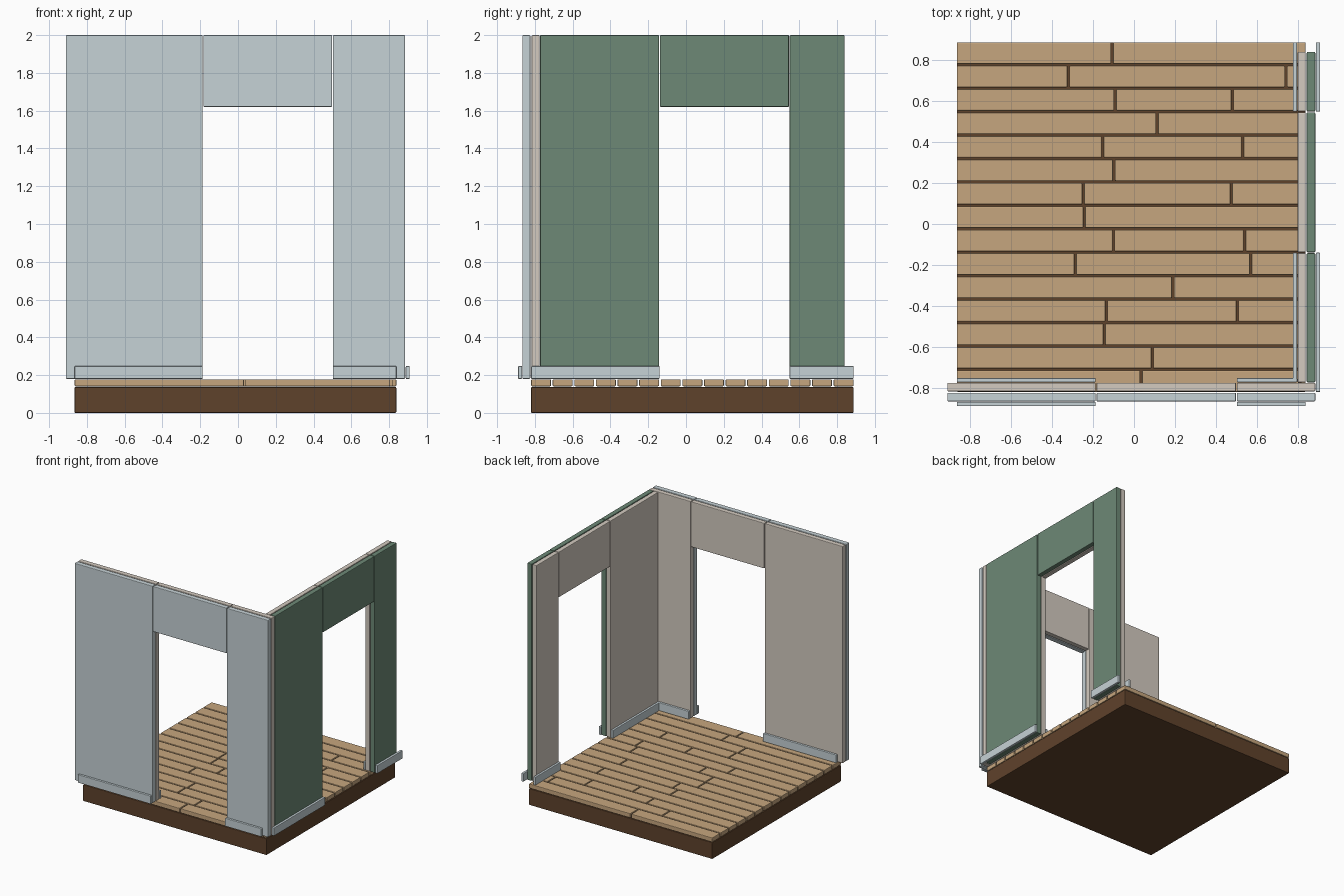
import bpy, bmesh

if "Cube" in bpy.data.objects:
    bpy.data.objects.remove(bpy.data.objects["Cube"])


def material(name, rgb):
    lin = [((c / 255 + 0.055) / 1.055) ** 2.4 for c in rgb]
    m = bpy.data.materials.new(name)
    m.diffuse_color = (*lin, 1)
    m.use_nodes = True
    m.node_tree.nodes["Principled BSDF"].inputs["Base Color"].default_value = m.diffuse_color
    return m


PALE_BLUE = material("pale blue", (198, 210, 214))
GREEN = material("green", (109, 137, 118))
BEIGE = material("warm beige", (212, 203, 192))
WOOD = material("light wood", (198, 166, 126))
DARK = material("dark wood", (95, 66, 43))


def box(name, x, y, z, mat, bevel=0.005):
    """Softly bevelled board between the given x, y and z ranges."""
    bm = bmesh.new()
    bmesh.ops.create_cube(bm, size=1)
    for v in bm.verts:
        v.co = [r[0] if c < 0 else r[1] for c, r in zip(v.co, (x, y, z))]
    bmesh.ops.bevel(bm, geom=bm.edges[:], offset=bevel, segments=2,
                    profile=0.5, affect='EDGES')
    me = bpy.data.meshes.new(name)
    bm.to_mesh(me)
    bm.free()
    me.materials.append(mat)
    ob = bpy.data.objects.new(name, me)
    bpy.context.collection.objects.link(ob)
    return ob


X0, X1, Y0, Y1 = -0.865, 0.838, -0.82, 0.887

# Foundation slab
box("foundation", (X0, X1), (Y0, Y1), (0, 0.137), DARK)

# Floor planks: butt joints per row, front to back
joints = [(0.035, 0.81), (0.09,), (-0.145,), (-0.135, 0.505), (0.19,),
          (-0.287, 0.57), (-0.1, 0.54), (-0.243,), (-0.248, 0.475),
          (-0.098,), (-0.153, 0.53), (0.113,), (-0.092, 0.48),
          (-0.32, 0.742), (-0.107,)]
gap = 0.0045
pitch = (Y1 - Y0 + 2 * gap) / len(joints)
for row, cuts in enumerate(joints):
    y = Y0 + row * pitch
    ends = [X0 - gap, *cuts, X1 + gap]
    for a, b in zip(ends, ends[1:]):
        box("floor_plank", (a + gap, b - gap), (y, y + pitch - 2 * gap),
            (0.141, 0.178), WOOD)

# Walls: two layers each, with a doorway under a header panel
WALL_Z, HEAD_Z, SKIRT_Z = (0.18, 2.0), (1.62, 2.0), (0.18, 0.248)
front_layers = [("outer", (-0.866, -0.824), PALE_BLUE),
                ("inner", (-0.817, -0.775), BEIGE)]
for side, y, mat in front_layers:
    box(f"front_wall_left_{side}", (-0.911, -0.187), y, WALL_Z, mat)
    box(f"front_wall_header_{side}", (-0.183, 0.498), y, HEAD_Z, mat)
    box(f"front_wall_right_{side}", (0.502, 0.885), y, WALL_Z, mat)

right_layers = [("outer", (0.843, 0.885), GREEN),
                ("inner", (0.798, 0.838), BEIGE)]
for side, x, mat in right_layers:
    box(f"right_wall_front_{side}", x, (-0.773, -0.142), WALL_Z, mat)
    box(f"right_wall_header_{side}", x, (-0.138, 0.545), HEAD_Z, mat)
    box(f"right_wall_back_{side}", x, (0.549, 0.84), WALL_Z, mat)

# Skirting boards on both faces of each wall
for side, y, end in (("outer", (-0.889, -0.868), 0.838),
                     ("inner", (-0.773, -0.752), 0.797)):
    box(f"front_skirting_left_{side}", (X0, -0.187), y, SKIRT_Z, PALE_BLUE, 0.004)
    box(f"front_skirting_right_{side}", (0.502, end), y, SKIRT_Z, PALE_BLUE, 0.004)
for side, x, start in (("outer", (0.888, 0.909), -0.82),
                       ("inner", (0.776, 0.796), -0.773)):
    box(f"right_skirting_front_{side}", x, (start, -0.14), SKIRT_Z, PALE_BLUE, 0.004)
    box(f"right_skirting_back_{side}", x, (0.549, Y1), SKIRT_Z, PALE_BLUE, 0.004)
